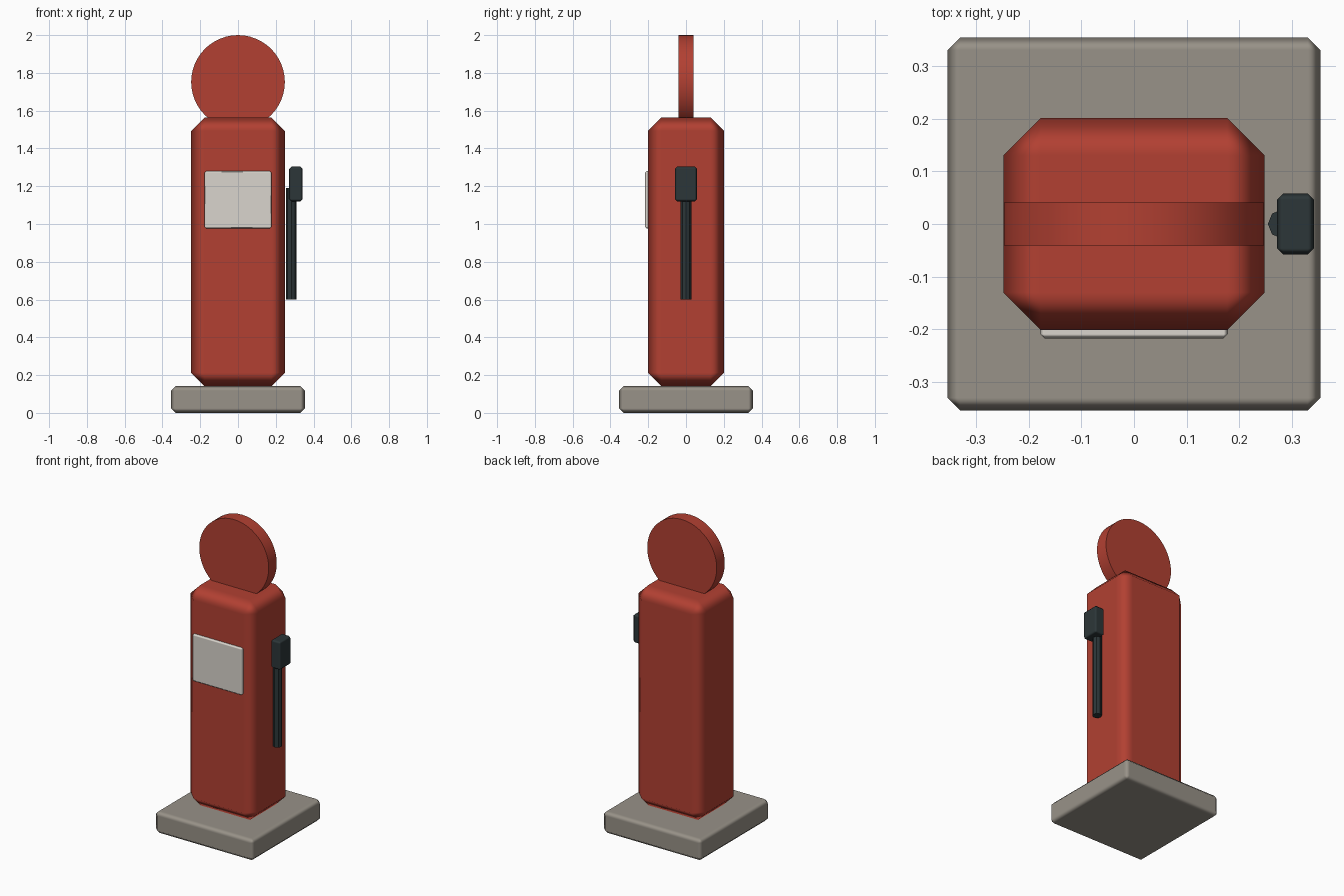
import bpy, math

if "Cube" in bpy.data.objects:
    bpy.data.objects.remove(bpy.data.objects["Cube"])


def material(name, srgb):
    m = bpy.data.materials.new(name)
    lin = [((c / 255 + 0.055) / 1.055) ** 2.4 for c in srgb]
    m.diffuse_color = (*lin, 1)
    m.use_nodes = True
    m.node_tree.nodes["Principled BSDF"].inputs["Base Color"].default_value = m.diffuse_color
    return m


RED = material("pump red", (178, 64, 50))
STONE = material("stone grey", (152, 146, 136))
PALE = material("pale panel", (218, 213, 205))
DARK = material("dark rubber", (44, 54, 56))


def finish(name, mat):
    ob = bpy.context.object
    ob.name = name
    ob.data.materials.append(mat)
    bpy.ops.object.shade_smooth()
    return ob


def box(name, mat, lo, hi, bevel):
    """Box between two corners with chamfered, softly shaded edges."""
    mid = [(a + b) / 2 for a, b in zip(lo, hi)]
    bpy.ops.mesh.primitive_cube_add(size=1, location=mid)
    bpy.context.object.scale = [b - a for a, b in zip(lo, hi)]
    bpy.ops.object.transform_apply(location=False, rotation=False, scale=True)
    ob = finish(name, mat)
    mod = ob.modifiers.new("chamfer", 'BEVEL')
    mod.width = bevel
    mod.segments = 1
    mod.harden_normals = True
    return ob


def cylinder(name, mat, sides, radius, depth, loc, rot=(0, 0, 0)):
    bpy.ops.mesh.primitive_cylinder_add(vertices=sides, radius=radius, depth=depth,
                                        location=loc, rotation=rot)
    ob = finish(name, mat)
    bpy.ops.object.shade_smooth_by_angle(angle=math.radians(40))
    return ob


# Plinth and pump body
box("base_plinth", STONE, (-0.354, -0.354, 0), (0.354, 0.354, 0.142), 0.024)
box("pump_body", RED, (-0.248, -0.201, 0.142), (0.248, 0.201, 1.564), 0.071)

# Round sign on top, partly sunk into the body
cylinder("round_sign", RED, 48, 0.248, 0.082, (0, 0, 1.752), (math.pi / 2, 0, 0))

# Display panel on the front
box("display_panel", PALE, (-0.178, -0.217, 0.977), (0.178, -0.183, 1.28), 0.008)

# Nozzle and its hose on the right side
box("nozzle", DARK, (0.271, -0.058, 1.12), (0.342, 0.058, 1.304), 0.012)
cylinder("hose", DARK, 8, 0.028, 0.59, (0.282, 0, 0.895))
